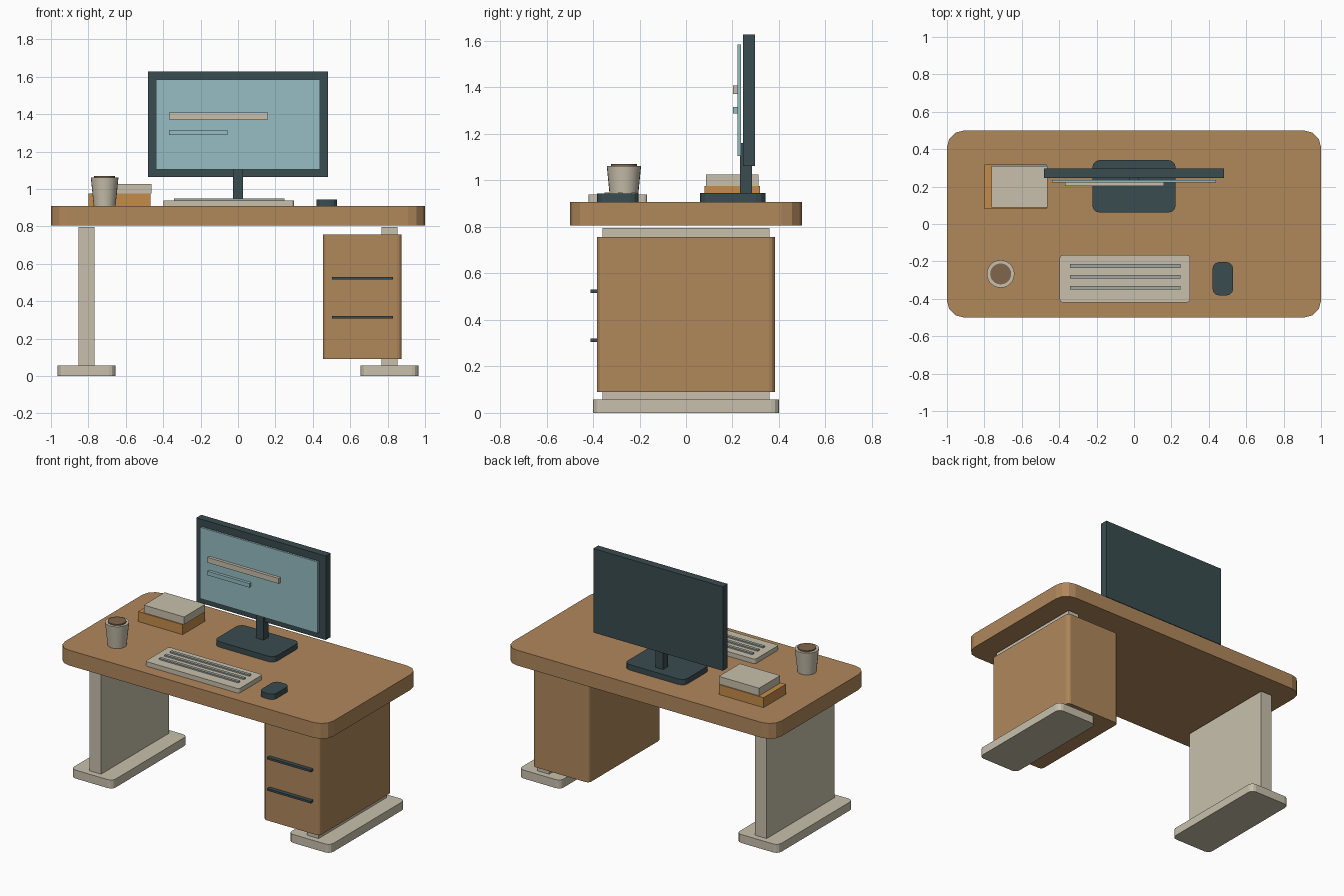
import bpy, bmesh, math

if "Cube" in bpy.data.objects:
    bpy.data.objects.remove(bpy.data.objects["Cube"])


def mat(name, r, g, b):
    m = bpy.data.materials.new(name)
    m.diffuse_color = (r, g, b, 1)
    m.use_nodes = True
    m.node_tree.nodes["Principled BSDF"].inputs["Base Color"].default_value = m.diffuse_color
    return m


wood = mat("oak_wood", 0.434, 0.242, 0.105)
beige = mat("warm_beige", 0.578, 0.527, 0.413)
slate = mat("dark_slate", 0.042, 0.072, 0.080)
glass = mat("screen_blue", 0.305, 0.509, 0.546)
ochre = mat("ochre_cover", 0.552, 0.262, 0.065)
coffee_brown = mat("coffee_brown", 0.216, 0.133, 0.072)
key_grey = mat("key_grey", 0.352, 0.386, 0.352)


def finish(name, bm, material):
    me = bpy.data.meshes.new(name)
    bmesh.ops.recalc_face_normals(bm, faces=bm.faces[:])
    bm.to_mesh(me)
    bm.free()
    me.materials.append(material)
    ob = bpy.data.objects.new(name, me)
    bpy.context.collection.objects.link(ob)
    return ob


def slab(name, x, y, z, material, radius=0.0, segs=3):
    """Box given by x, y, z ranges, with rounded vertical corners."""
    bm = bmesh.new()
    bmesh.ops.create_cube(bm, size=1)
    for v in bm.verts:
        v.co = [r[0] if c < 0 else r[1] for c, r in zip(v.co, (x, y, z))]
    if radius:
        upright = [e for e in bm.edges
                   if abs(e.verts[0].co.z - e.verts[1].co.z) > 1e-5]
        bmesh.ops.bevel(bm, geom=upright, offset=radius, segments=segs,
                        profile=0.5, affect='EDGES')
    return finish(name, bm, material)


def cone(name, x, y, z, r1, r2, material):
    """Upright tapered cylinder with smooth sides."""
    bm = bmesh.new()
    bmesh.ops.create_cone(bm, cap_ends=True, segments=24, radius1=r1,
                          radius2=r2, depth=z[1] - z[0])
    bmesh.ops.translate(bm, verts=bm.verts[:], vec=(x, y, (z[0] + z[1]) / 2))
    for f in bm.faces:
        f.smooth = len(f.verts) == 4
    return finish(name, bm, material)


# Desk: top, panel legs and feet
slab("desk_top", (-1, 1), (-0.5, 0.5), (0.805, 0.908), wood, 0.09)
for side, s in (("left", -1), ("right", 1)):
    c = 0.81 * s
    slab(side + "_leg", (c - 0.0425, c + 0.0425), (-0.36, 0.36), (0.055, 0.796), beige)
    slab(side + "_foot", (c - 0.155, c + 0.155), (-0.4, 0.4), (0, 0.057), beige, 0.035)

# Drawer cabinet with two pulls
slab("drawer_cabinet", (0.455, 0.875), (-0.383, 0.383), (0.09, 0.757), wood, 0.025)
for i, z in enumerate((0.313, 0.523)):
    slab(f"drawer_pull_{i + 1}", (0.503, 0.828), (-0.41, -0.38), (z - 0.007, z + 0.007), slate)

# Monitor: base, neck, casing, screen and on-screen bars
slab("monitor_base", (-0.223, 0.223), (0.061, 0.342), (0.905, 0.945), slate, 0.04)
slab("monitor_neck", (-0.028, 0.028), (0.232, 0.284), (0.94, 1.16), slate)
slab("monitor_casing", (-0.482, 0.482), (0.245, 0.297), (1.063, 1.628), slate)
slab("monitor_screen", (-0.438, 0.438), (0.222, 0.236), (1.105, 1.585), glass)
slab("screen_bar_wide", (-0.369, 0.161), (0.202, 0.223), (1.372, 1.408), beige)
slab("screen_bar_short", (-0.369, -0.057), (0.202, 0.223), (1.288, 1.315), glass)

# Keyboard with three key rows, and mouse
slab("keyboard", (-0.397, 0.3), (-0.419, -0.167), (0.905, 0.939), beige, 0.015)
for i in range(3):
    y = -0.224 - 0.0585 * i
    slab(f"key_row_{i + 1}", (-0.343, 0.248), (y - 0.01, y + 0.01), (0.935, 0.948), key_grey)
slab("mouse", (0.42, 0.53), (-0.382, -0.204), (0.905, 0.944), slate, 0.035)

# Cup with coffee
cone("cup", -0.713, -0.267, (0.905, 1.062), 0.058, 0.074, beige)
cone("coffee", -0.713, -0.267, (1.05, 1.07), 0.056, 0.056, coffee_brown)

# Stacked books
slab("lower_book", (-0.8, -0.468), (0.08, 0.318), (0.905, 0.975), ochre)
slab("upper_book", (-0.762, -0.462), (0.087, 0.311), (0.975, 1.026), beige)
